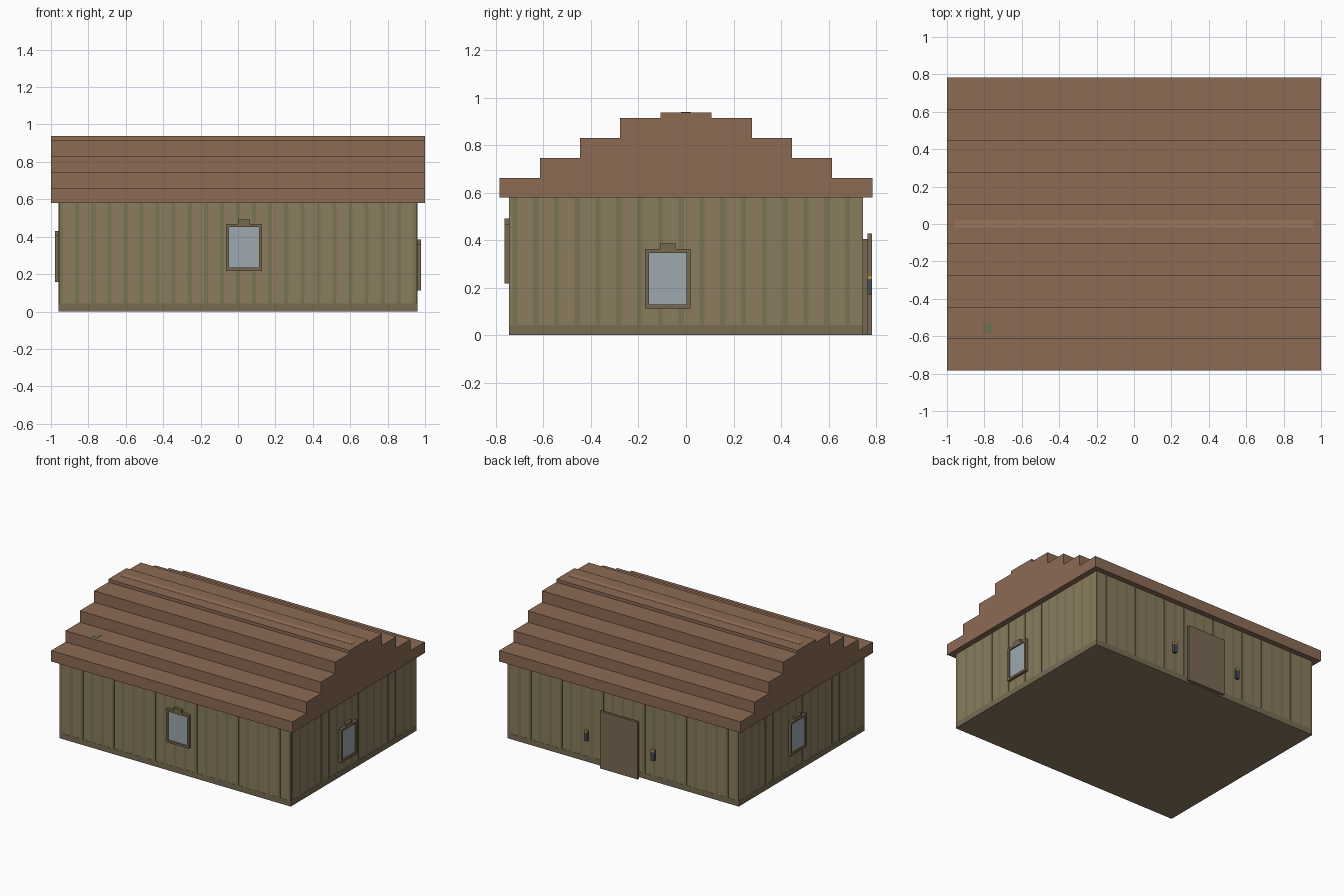
import bpy, bmesh
from mathutils import Matrix, Vector
from math import radians

if "Cube" in bpy.data.objects:
    bpy.data.objects.remove(bpy.data.objects["Cube"])


def material(name, r, g, b):
    m = bpy.data.materials.new(name)
    lin = [((c / 255 + 0.055) / 1.055) ** 2.4 for c in (r, g, b)]
    m.diffuse_color = (*lin, 1)
    m.use_nodes = True
    m.node_tree.nodes["Principled BSDF"].inputs["Base Color"].default_value = m.diffuse_color
    return m


WALL = material("wall_boards", 139, 124, 96)
SEAM = material("board_seams", 122, 117, 84)
BASE = material("base_band", 119, 107, 82)
ROOF = material("roof_wood", 140, 107, 85)
RIDGE = material("ridge_strip", 156, 118, 94)
MOSS = material("moss", 112, 110, 82)
FRAME = material("frame_wood", 118, 104, 79)
GLASS = material("glass", 158, 169, 175)
DOOR = material("door_wood", 122, 106, 84)
IRON = material("lamp_iron", 72, 78, 86)
GLOW = material("lamp_glow", 190, 150, 85)


def boxes(name, spans, mat, matrix=Matrix()):
    """One object made of boxes given as (x0, x1, y0, y1, z0, z1)."""
    bm = bmesh.new()
    for x0, x1, y0, y1, z0, z1 in spans:
        centre = Vector(((x0 + x1) / 2, (y0 + y1) / 2, (z0 + z1) / 2))
        size = Matrix.Diagonal((x1 - x0, y1 - y0, z1 - z0, 1))
        bmesh.ops.create_cube(bm, size=1, matrix=matrix @ Matrix.Translation(centre) @ size)
    mesh = bpy.data.meshes.new(name)
    bm.to_mesh(mesh)
    bm.free()
    mesh.materials.append(mat)
    ob = bpy.data.objects.new(name, mesh)
    bpy.context.collection.objects.link(ob)
    return ob


HX, HY, EAVE = 0.957, 0.743, 0.579

# Walls with thin board seams and a darker base band
boxes("walls", [(-HX, HX, -HY, HY, 0, EAVE)], WALL)
T, W = 0.0015, 0.011
seams = []
for i in range(-11, 12):
    x = 0.086 * i
    x0, x1 = max(x - W, -HX), min(x + W, HX)
    seams += [(x0, x1, -HY - T, -HY, 0.042, EAVE), (x0, x1, HY, HY + T, 0.042, EAVE)]
for i in range(17):
    y = -0.72 + 0.0875 * i
    seams += [(-HX - T, -HX, y - W, y + W, 0.042, EAVE), (HX, HX + T, y - W, y + W, 0.042, EAVE)]
boxes("board_seams", seams, SEAM)
boxes("base_band", [(-HX, HX, -HY - T, -HY, 0, 0.042), (-HX, HX, HY, HY + T, 0, 0.042),
                    (-HX - T, -HX, -HY, HY, 0, 0.042), (HX, HX + T, -HY, HY, 0, 0.042)], BASE)

# Stepped roof: one profile extruded along x
steps = [(0.784, 0.661), (0.615, 0.745), (0.446, 0.830), (0.277, 0.915), (0.107, 0.938)]
half, z = [], EAVE
for y, top in steps:
    half += [(y, z), (y, top)]
    z = top
profile = half + [(-y, h) for y, h in reversed(half)]
bm = bmesh.new()
face = bm.faces.new([bm.verts.new((-1, y, h)) for y, h in profile])
new = bmesh.ops.extrude_face_region(bm, geom=[face])["geom"]
bmesh.ops.translate(bm, vec=(2, 0, 0), verts=[v for v in new if isinstance(v, bmesh.types.BMVert)])
bmesh.ops.recalc_face_normals(bm, faces=bm.faces)
mesh = bpy.data.meshes.new("stepped_roof")
bm.to_mesh(mesh)
bm.free()
mesh.materials.append(ROOF)
bpy.context.collection.objects.link(bpy.data.objects.new("stepped_roof", mesh))

# Flush ridge strip and moss patch
boxes("ridge_strip", [(-HX, HX, -0.02, 0.02, 0.936, 0.9395)], RIDGE)
boxes("moss_patch", [(-0.81, -0.755, -0.585, -0.53, 0.743, 0.7465)], MOSS)
bpy.data.objects["moss_patch"].location.z = 0


# Windows: built facing -y, then turned onto their wall
def window(name, angle, wall, along, z0):
    m = Matrix.Rotation(radians(angle), 4, 'Z') @ Matrix.Translation((along, -wall, z0))
    w, h, b, d = 0.096, 0.25, 0.017, 0.021
    boxes(name + "_frame", [(-w, -w + b, -d, 0, 0, h), (w - b, w, -d, 0, 0, h),
                            (-w + b, w - b, -d, 0, 0, b), (-w + b, w - b, -d, 0, h - b, h),
                            (-0.033, 0.033, -d, 0, h, h + 0.023)], FRAME, m)
    boxes(name + "_glass", [(-w + b, w - b, -0.012, 0, b, h - b)], GLASS, m)


window("front_window", 0, HY, 0.032, 0.218)
window("right_window", 90, HX, -0.077, 0.112)
window("left_window", -90, HX, -0.06, 0.157)

# Back door: inner doorway and raised leaf
boxes("doorway", [(-0.12, 0.14, HY, 0.764, 0, 0.405)], FRAME)
boxes("door", [(-0.147, 0.167, 0.764, 0.782, 0, 0.428)], DOOR)

# Wall lamps either side of the door
for side, x in (("left", 0.285), ("right", -0.268)):
    boxes(side + "_lamp_body", [(x - 0.013, x + 0.013, 0.764, 0.782, 0.172, 0.236)], IRON)
    boxes(side + "_lamp_top", [(x - 0.013, x + 0.013, 0.764, 0.782, 0.236, 0.253)], GLOW)
